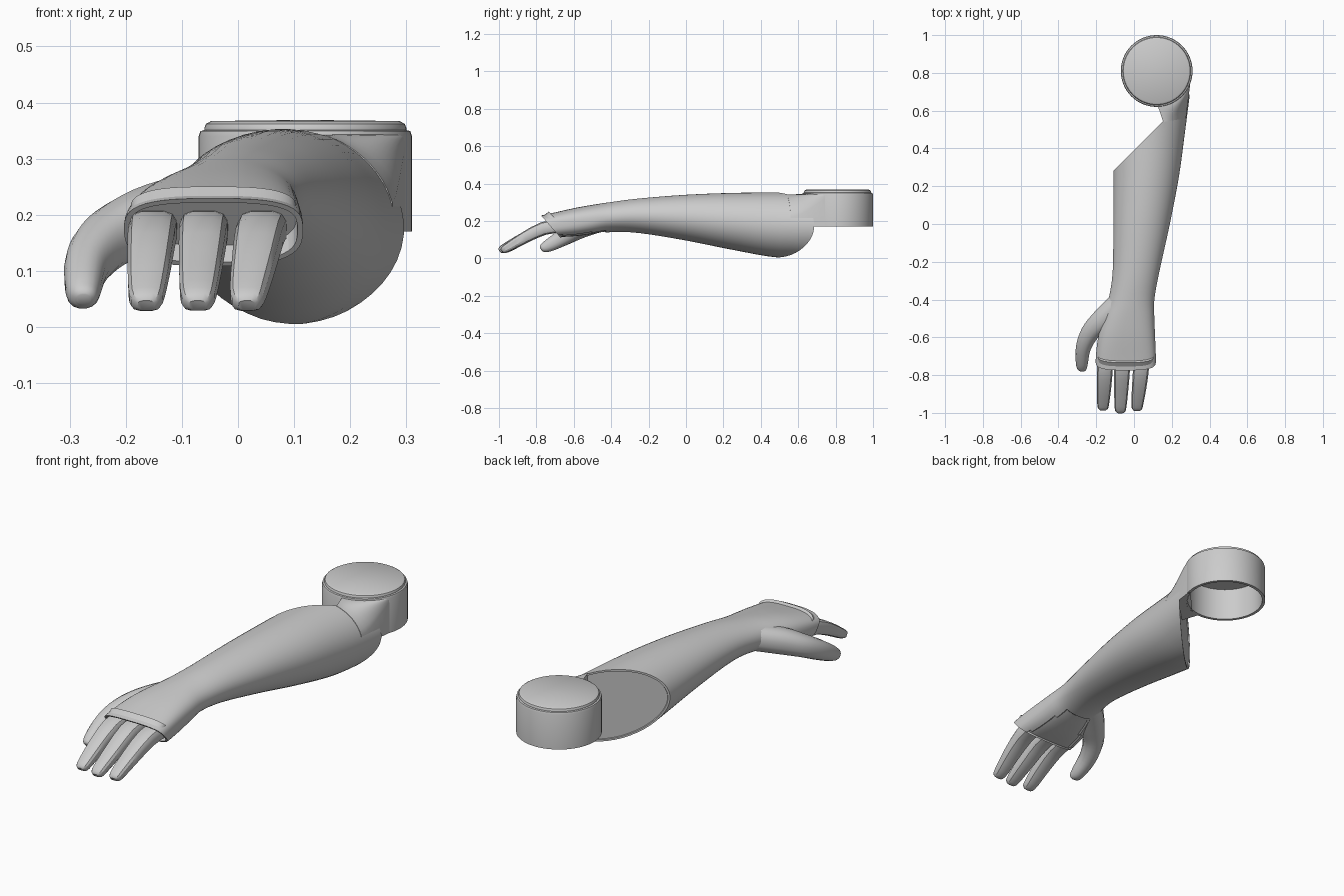
import bpy, bmesh, math
from mathutils import Vector

cube = bpy.data.objects.get("Cube")
if cube:
    bpy.data.objects.remove(cube)

grey = bpy.data.materials.new("plain grey")
grey.use_nodes = True
grey.diffuse_color = (0.6, 0.6, 0.6, 1)
grey.node_tree.nodes["Principled BSDF"].inputs["Base Color"].default_value = grey.diffuse_color


def finish(name, bm, angle=35):
    bmesh.ops.recalc_face_normals(bm, faces=bm.faces)
    mesh = bpy.data.meshes.new(name)
    bm.to_mesh(mesh)
    bm.free()
    mesh.materials.append(grey)
    ob = bpy.data.objects.new(name, mesh)
    bpy.context.collection.objects.link(ob)
    bpy.ops.object.select_all(action='DESELECT')
    ob.select_set(True)
    bpy.context.view_layer.objects.active = ob
    bpy.ops.object.shade_smooth_by_angle(angle=math.radians(angle))
    return ob


def spline(keys, steps):
    """Smooth rows of values passing through the key rows."""
    rows = []
    for i in range(len(keys) - 1):
        a, b = keys[i], keys[i + 1]
        p, q = keys[max(i - 1, 0)], keys[min(i + 2, len(keys) - 1)]
        for s in range(steps):
            t = s / steps
            rows.append([0.5 * (2*w1 + (w2 - w0)*t + (2*w0 - 5*w1 + 4*w2 - w3)*t*t
                                + (3*w1 - w0 - 3*w2 + w3)*t**3)
                         for w0, w1, w2, w3 in zip(p, a, b, q)])
    return rows + [list(keys[-1])]


def oval(power, n):
    """Unit rounded-box outline."""
    for k in range(n):
        a = 2 * math.pi * (k + 0.5) / n
        c, s = math.cos(a), math.sin(a)
        yield (math.copysign(abs(c) ** (2 / power), c),
               math.copysign(abs(s) ** (2 / power), s))


def loft(bm, rings, caps=True):
    rows = [[bm.verts.new(p) for p in ring] for ring in rings]
    n = len(rows[0])
    for r0, r1 in zip(rows, rows[1:]):
        for k in range(n):
            bm.faces.new((r0[k], r0[(k+1) % n], r1[(k+1) % n], r1[k]))
    if caps:
        bm.faces.new(rows[0])
        bm.faces.new(rows[-1])


def limb(name, keys, power, sides, steps, angle):
    """Tapered tube; keys are x, y, z, half width, half height."""
    rows = spline(keys, steps)
    rings = []
    for i, (x, y, z, w, h) in enumerate(rows):
        t = (Vector(rows[min(i+1, len(rows)-1)][:3]) - Vector(rows[max(i-1, 0)][:3])).normalized()
        side = t.cross(Vector((0, 0, 1))).normalized()
        up = side.cross(t)
        rings.append([Vector((x, y, z)) + side*w*u + up*h*v for u, v in oval(power, sides)])
    bm = bmesh.new()
    loft(bm, rings)
    return finish(name, bm, angle)


# Forearm sleeve: y, min x, max x, min z, max z, squareness
sleeve = spline([
    (-0.84, -0.200, 0.113, 0.100, 0.215, 3.0),
    (-0.72, -0.203, 0.116, 0.106, 0.241, 3.0),
    (-0.60, -0.190, 0.112, 0.112, 0.268, 2.7),
    (-0.50, -0.165, 0.108, 0.125, 0.286, 2.4),
    (-0.40, -0.135, 0.108, 0.140, 0.301, 2.1),
    (-0.25, -0.113, 0.135, 0.135, 0.320, 2.0),
    (0.00, -0.110, 0.190, 0.095, 0.340, 2.0),
    (0.25, -0.110, 0.238, 0.045, 0.350, 2.0),
    (0.50, -0.110, 0.272, 0.003, 0.353, 2.0),
    (0.78, -0.110, 0.308, 0.000, 0.353, 2.0)], 4)
bm = bmesh.new()
loft(bm, [[((x0+x1)/2 + u*(x1-x0)/2, y, (z0+z1)/2 + v*(z1-z0)/2) for u, v in oval(p, 48)]
          for y, x0, x1, z0, z1, p in sleeve], caps=False)


def cut_end(point, normal, rim, depth):
    """Slice the sleeve and close it with a rimmed recess."""
    geom = bm.verts[:] + bm.edges[:] + bm.faces[:]
    cut = bmesh.ops.bisect_plane(bm, geom=geom, plane_co=point, plane_no=normal,
                                 clear_outer=True)["geom_cut"]
    edges = [e for e in cut if isinstance(e, bmesh.types.BMEdge)]
    cap = bmesh.ops.edgeloop_fill(bm, edges=edges)["faces"]
    bmesh.ops.recalc_face_normals(bm, faces=bm.faces)
    bmesh.ops.inset_individual(bm, faces=cap, thickness=rim)
    bmesh.ops.inset_individual(bm, faces=cap, thickness=0.001, depth=-depth)


cut_end((0, 0.39, 0), Vector((-1, 1, 0)).normalized(), 0.009, 0.006)
cut_end((0, -0.78, 0.235), Vector((0, -1.15, -1.0)).normalized(), 0.010, 0.045)

# Shallow sunken palm
palm = [f for f in bm.faces if -0.68 < f.calc_center_median().y < -0.42 and f.normal.z < -0.9
        and f.calc_center_median().z < 0.15]
bmesh.ops.inset_region(bm, faces=palm, thickness=0.006, depth=-0.006)
finish("forearm_sleeve", bm)

# Elbow cup: hollow underneath, soft lid on top
CX, CY, R, LOW = 0.12, 0.81, 0.19, 0.17
profile = [(0.001, 0.33), (0.176, 0.33), (0.176, LOW), (R, LOW), (R, 0.340), (0.187, 0.349),
           (0.180, 0.351), (0.180, 0.355), (0.177, 0.362), (0.168, 0.367), (0.001, 0.369)]
bm = bmesh.new()
loft(bm, [[(CX + r*math.cos(k*math.pi/32), CY + r*math.sin(k*math.pi/32), z) for k in range(64)]
          for r, z in profile])
finish("elbow_cup", bm)


def sleeve_top(x, y):
    _, x0, x1, z0, z1, p = min(sleeve, key=lambda row: abs(row[0] - y))
    u = min(1, abs((2*x - x0 - x1) / (x1 - x0)))
    return (z0 + z1)/2 + (z1 - z0)/2 * (1 - u**p) ** (1/p)


# Bridge blending the outer side of the sleeve into the cup
bm = bmesh.new()
N, M = 14, 8
rings = []
for j in range(M + 1):
    s = j / M
    ease = s * s * (3 - 2 * s)
    top, bottom = [], []
    for i in range(N + 1):
        t = i / N
        ax = 0.155 + 0.12 * t
        ay = ax + 0.385 - 0.10 * t
        ang = math.radians(-88 + 90 * t)
        bx, by = CX + 0.187*math.cos(ang), CY + 0.187*math.sin(ang)
        x, y = ax + (bx - ax)*s, ay + (by - ay)*s
        az = sleeve_top(ax, ay)
        top.append((x, y, az + (0.343 - az)*ease))
        bottom.append((x, y, LOW))
    rings.append(top + bottom[::-1])
loft(bm, rings)
finish("elbow_bridge", bm)

# Three fingers: base x, tip x, tip y
for name, bx, tx, ty in (("inner_finger", -0.153, -0.164, -0.985),
                         ("middle_finger", -0.062, -0.072, -1.0),
                         ("outer_finger", 0.040, 0.016, -0.988)):
    def at(f, y, z, w, h):
        return (bx + (tx - bx)*f, y, z, w, h)
    limb(name, [at(-0.2, -0.66, 0.175, 0.043, 0.036), at(0.1, -0.76, 0.160, 0.043, 0.036),
                at(0.5, -0.86, 0.112, 0.039, 0.031), at(0.9, ty + 0.045, 0.063, 0.033, 0.025),
                at(1, ty + 0.012, 0.045, 0.027, 0.019), at(1, ty + 0.003, 0.039, 0.015, 0.010)],
         3.2, 12, 2, 30)

# Thumb
limb("thumb", [(-0.08, -0.42, 0.215, 0.060, 0.060), (-0.165, -0.505, 0.188, 0.060, 0.060),
               (-0.232, -0.575, 0.155, 0.050, 0.052), (-0.268, -0.655, 0.112, 0.040, 0.045),
               (-0.276, -0.735, 0.068, 0.032, 0.034), (-0.275, -0.767, 0.054, 0.024, 0.022),
               (-0.275, -0.776, 0.049, 0.012, 0.011)], 2.3, 16, 4, 35)
